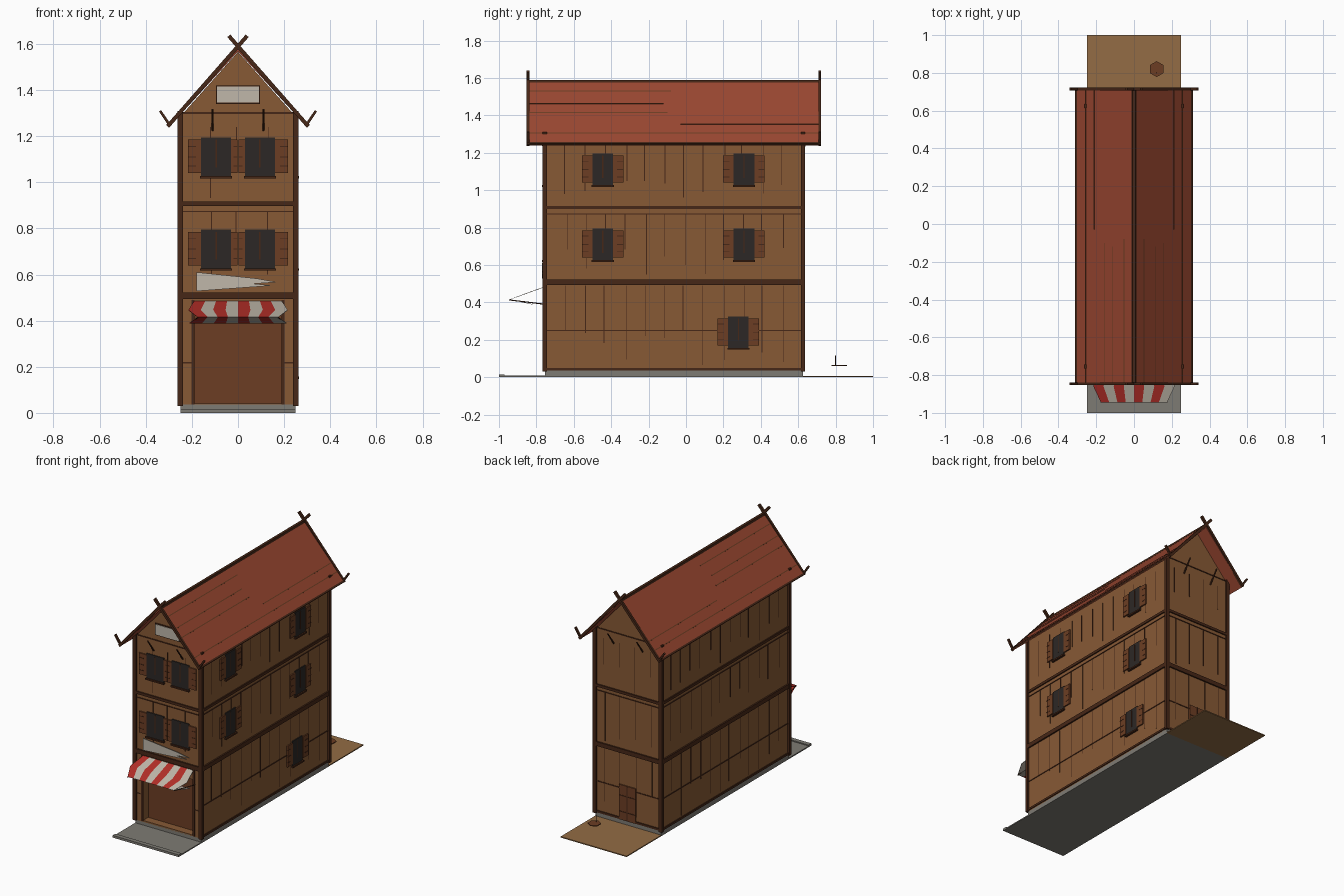
import bpy, bmesh, random
from mathutils import Vector

if "Cube" in bpy.data.objects:
    bpy.data.objects.remove(bpy.data.objects["Cube"])
random.seed(4)

def mat(name, r, g, b):
    m = bpy.data.materials.new(name)
    m.diffuse_color = [(c / 255) ** 2.2 for c in (r, g, b)] + [1]
    m.use_nodes = True
    m.node_tree.nodes["Principled BSDF"].inputs["Base Color"].default_value = m.diffuse_color
    return m

WALL = mat("wall_wood", 134, 90, 56)
TRIM = mat("dark_timber", 72, 43, 29)
SHUT = mat("shutter_wood", 108, 64, 40)
ROOF = mat("red_roof", 152, 72, 52)
GLASS = mat("dark_glass", 48, 44, 42)
STONE = mat("stone", 125, 122, 115)
DIRT = mat("dirt", 146, 108, 70)
CLOTH = mat("pale_cloth", 190, 182, 168)
RED = mat("red_cloth", 178, 50, 44)

def finish(name, bm, *mats):
    bmesh.ops.recalc_face_normals(bm, faces=bm.faces)
    me = bpy.data.meshes.new(name)
    bm.to_mesh(me)
    bm.free()
    ob = bpy.data.objects.new(name, me)
    bpy.context.collection.objects.link(ob)
    for m in mats:
        me.materials.append(m)
    return ob

def boxes(name, m, items):
    """items: (x0, x1, y0, y1, z0, z1)"""
    bm = bmesh.new()
    for x0, x1, y0, y1, z0, z1 in items:
        vs = bmesh.ops.create_cube(bm, size=1)["verts"]
        for v in vs:
            v.co = Vector(((x0 + x1) / 2 + v.co.x * (x1 - x0),
                           (y0 + y1) / 2 + v.co.y * (y1 - y0),
                           (z0 + z1) / 2 + v.co.z * (z1 - z0)))
    return finish(name, bm, m)

def prisms(name, m, items):
    """items: (xz outline, y0, y1)"""
    bm = bmesh.new()
    for pts, y0, y1 in items:
        f = bm.faces.new([bm.verts.new((x, y0, z)) for x, z in pts])
        r = bmesh.ops.extrude_face_region(bm, geom=[f])
        bmesh.ops.translate(bm, vec=(0, y1 - y0, 0),
                            verts=[g for g in r["geom"] if isinstance(g, bmesh.types.BMVert)])
    return finish(name, bm, m)

def bar(p, q, w):
    p, q = Vector(p), Vector(q)
    d = (q - p).normalized()
    n = Vector((-d.y, d.x)) * w / 2
    return [p + n, q + n, q - n, p - n]

def rods(name, m, items, r=0.005):
    bm = bmesh.new()
    for p, q in items:
        p, q = Vector(p), Vector(q)
        vs = bmesh.ops.create_cone(bm, cap_ends=True, segments=6, radius1=r, radius2=r,
                                   depth=(q - p).length)["verts"]
        rot = (q - p).to_track_quat('Z', 'Y')
        for v in vs:
            v.co = rot @ v.co + (p + q) / 2
    return finish(name, bm, m)

X, YF, YB = 0.25, -0.755, 0.625

def on(face, u0, u1, z0, z1, d):
    """Slab standing d proud of a wall face"""
    if face == "front":
        return (u0, u1, YF - d, YF + 0.003, z0, z1)
    if face == "back":
        return (u0, u1, YB - 0.003, YB + d, z0, z1)
    if face == "right":
        return (X - 0.003, X + d, u0, u1, z0, z1)
    return (-X - d, -X + 0.003, u0, u1, z0, z1)

# Ground and foundation
boxes("front_pavement", STONE, [(-X, X, -1, YF, 0, 0.008), (-X, X, -1, -0.97, 0, 0.015)])
boxes("back_yard", DIRT, [(-X, X, YB, 1, 0, 0.007)])
boxes("foundation", STONE, [(-X, X, YF, YB, 0, 0.036)])

# House body with a shop opening cut into the front
body = prisms("house_body", WALL, [([(-X, 0.03), (X, 0.03), (X, 1.285), (0, 1.565), (-X, 1.285)], YF, YB)])
cut = boxes("shop_cutter", TRIM, [(-0.19, 0.19, YF - 0.05, YF + 0.06, 0.04, 0.42)])
cut.hide_render = cut.hide_viewport = True
cut.display_type = 'WIRE'
b = body.modifiers.new("shop_opening", 'BOOLEAN')
b.object, b.operation, b.solver = cut, 'DIFFERENCE', 'EXACT'
boxes("shop_back_panel", SHUT, [(-0.19, 0.19, YF + 0.055, YF + 0.062, 0.04, 0.42)])
boxes("shop_frame", TRIM, [on("front", s * 0.195 - 0.007, s * 0.195 + 0.007, 0.036, 0.49, 0.006) for s in (-1, 1)])

# Corner posts and floor beams
boxes("corner_posts", TRIM, [(sx * X - 0.012, sx * X + 0.012, y - 0.011, y + 0.011, 0.03, 1.31)
                             for sx in (-1, 1) for y in (YF, YB)])
beams = []
for f, u0, u1 in (("front", -X, X), ("back", -X, X), ("left", YF, YB), ("right", YF, YB)):
    beams += [on(f, u0, u1, 0.493, 0.522, 0.01), on(f, u0, u1, 0.898, 0.916, 0.008),
              on(f, u0, u1, 0.87, 0.876, 0.004)]
    if f != "front":
        beams += [on(f, u0, u1, 0.036, 0.05, 0.006), on(f, u0, u1, 0.246, 0.253, 0.003)]
    if f in ("front", "back"):
        beams += [on(f, u0, u1, 1.297, 1.304, 0.004)]
beams += [on("front", s * 0.225 - 0.025, s * 0.225 + 0.025, 0.215, 0.22, 0.003) for s in (-1, 1)]
boxes("floor_beams", TRIM, beams)

# Plank seams
seams = []
for f, u0, n, step in (("right", -0.64, 12, 0.105), ("left", -0.64, 12, 0.105),
                       ("back", -0.18, 4, 0.12), ("front", -0.125, 3, 0.125)):
    for lo, hi in ((0.05, 0.49), (0.525, 0.87), (0.92, 1.24)):
        if f == "front" and lo < 0.1:
            continue
        for i in range(n):
            u = u0 + i * step + random.uniform(-0.01, 0.01)
            h = random.uniform(0.5, 1) * (hi - lo)
            seams.append(on(f, u - 0.002, u + 0.002, hi - h, hi, 0.0015))
boxes("plank_seams", TRIM, seams)

# Windows: pane, mullion, sill, shutters, hinges
wins = [("front", s * 0.095, z, 0.065) for s in (-1, 1) for z in (0.62, 1.02)]
wins += [("right", u, z, 0.055) for u in (-0.445, 0.31) for z in (0.62, 1.02)]
wins += [("right", 0.28, 0.15, 0.055)]
pane, dark, shut = [], [], []
for f, u, z, w in wins:
    h = 0.175
    pane.append(on(f, u - w, u + w, z + 0.005, z + h, 0.006))
    dark.append(on(f, u - w - 0.004, u + w + 0.004, z - 0.003, z + 0.007, 0.015))
    dark.append(on(f, u - 0.003, u + 0.003, z + 0.045, z + h - 0.01, 0.008))
    for s in (-1, 1):
        mid = f == "front" and s * u < 0
        sw = 0.028 if mid else 0.056
        a, c = sorted((u + s * w, u + s * (w + sw)))
        shut.append(on(f, a, c, z + 0.02, z + h - 0.01, 0.009))
        for k in (0.05, 0.09, 0.135):
            a, c = sorted((u + s * (w + sw * 0.4), u + s * (w + sw)))
            dark.append(on(f, a, c, z + k - 0.002, z + k + 0.002, 0.0105))
boxes("window_panes", GLASS, pane)
boxes("window_trim", TRIM, dark)
boxes("window_shutters", SHUT, shut)

# Back door
boxes("back_door", SHUT, [on("back", -0.06, 0.065, 0.036, 0.275, 0.008)])
boxes("back_door_trim", TRIM, [on("back", 0.0, 0.005, 0.036, 0.275, 0.01),
                               on("back", -0.06, 0.065, 0.09, 0.096, 0.01),
                               on("back", -0.06, 0.065, 0.2, 0.206, 0.01)])

# Roof, ridge, barge boards with crossed horns, eave hooks
R0, R1 = -0.845, 0.715
prisms("roof", ROOF, [([(0, 1.587), (0.305, 1.252), (0.3, 1.238), (0, 1.567),
                        (-0.3, 1.238), (-0.305, 1.252)], R0, R1)])
trim = []
for y in (R0 - 0.008, R1 - 0.007):
    for s in (-1, 1):
        trim.append((bar((s * 0.305, 1.242), (-s * 0.04, 1.635), 0.017), y, y + 0.015))
        trim.append((bar((s * 0.295, 1.246), (s * 0.338, 1.31), 0.011), y, y + 0.015))
for s in (-1, 1):
    trim.append((bar((s * 0.298, 1.245), (s * 0.307, 1.254), 0.012), R0, R1))
trim.append(([(-0.012, 1.575), (0.012, 1.575), (0.009, 1.59), (-0.009, 1.59)], R0, R1))
prisms("roof_trim", TRIM, trim)
grooves = []
for s in (-1, 1):
    for x, y0, y1 in ((0.05, R0, -0.08), (0.11, R0, -0.12), (0.155, R0, -0.1), (0.21, -0.03, R1), (0.255, R0, R1)):
        z = 1.587 - x * 1.098
        grooves.append((bar((s * x, z), (s * (x + 0.004), z - 0.0044), 0.003), y0, y1))
prisms("roof_grooves", SHUT, grooves)

# Gable brackets
rods("gable_brackets", TRIM, [((s * 0.11, y, 1.225), (s * 0.11, y + d, 1.315))
                              for s in (-1, 1) for y, d in ((YF, -0.065), (YB, 0.065))])

# Signs
boxes("gable_sign_frame", TRIM, [on("front", -0.095, 0.095, 1.34, 1.42, 0.008)])
boxes("gable_sign", CLOTH, [on("front", -0.09, 0.09, 1.345, 1.415, 0.011)])
prisms("torn_banner", CLOTH, [([(-0.18, 0.61), (0.08, 0.583), (0.17, 0.567), (0.07, 0.56),
                                (0.15, 0.552), (-0.18, 0.528)], YF - 0.014, YF - 0.01)])

# Striped awning, folded back under at the front
rows = ((YF, 0.485, 0.19), (-0.86, 0.447, 0.215), (-0.945, 0.415, 0.175), (-0.82, 0.388, 0.21))
bm = bmesh.new()
grid = [[bm.verts.new((w * (i / 4 - 1), y, z)) for i in range(9)] for y, z, w in rows]
for j in range(3):
    for i in range(8):
        f = bm.faces.new((grid[j][i], grid[j][i + 1], grid[j + 1][i + 1], grid[j + 1][i]))
        f.material_index = i % 2
aw = finish("striped_awning", bm, RED, CLOTH)
aw.modifiers.new("cloth_thickness", 'SOLIDIFY').thickness = 0.003
rods("awning_poles", TRIM, [((s * 0.205, YF, 0.39), (s * 0.175, -0.945, 0.413)) for s in (-1, 1)], 0.003)

# Small six-sided tub lid in the yard
rods("yard_lid", SHUT, [((0.12, 0.82, 0.06), (0.12, 0.82, 0.066))], 0.042)
rods("yard_handle", TRIM, [((0.12, 0.8, 0.062), (0.12, 0.8, 0.115))], 0.003)
